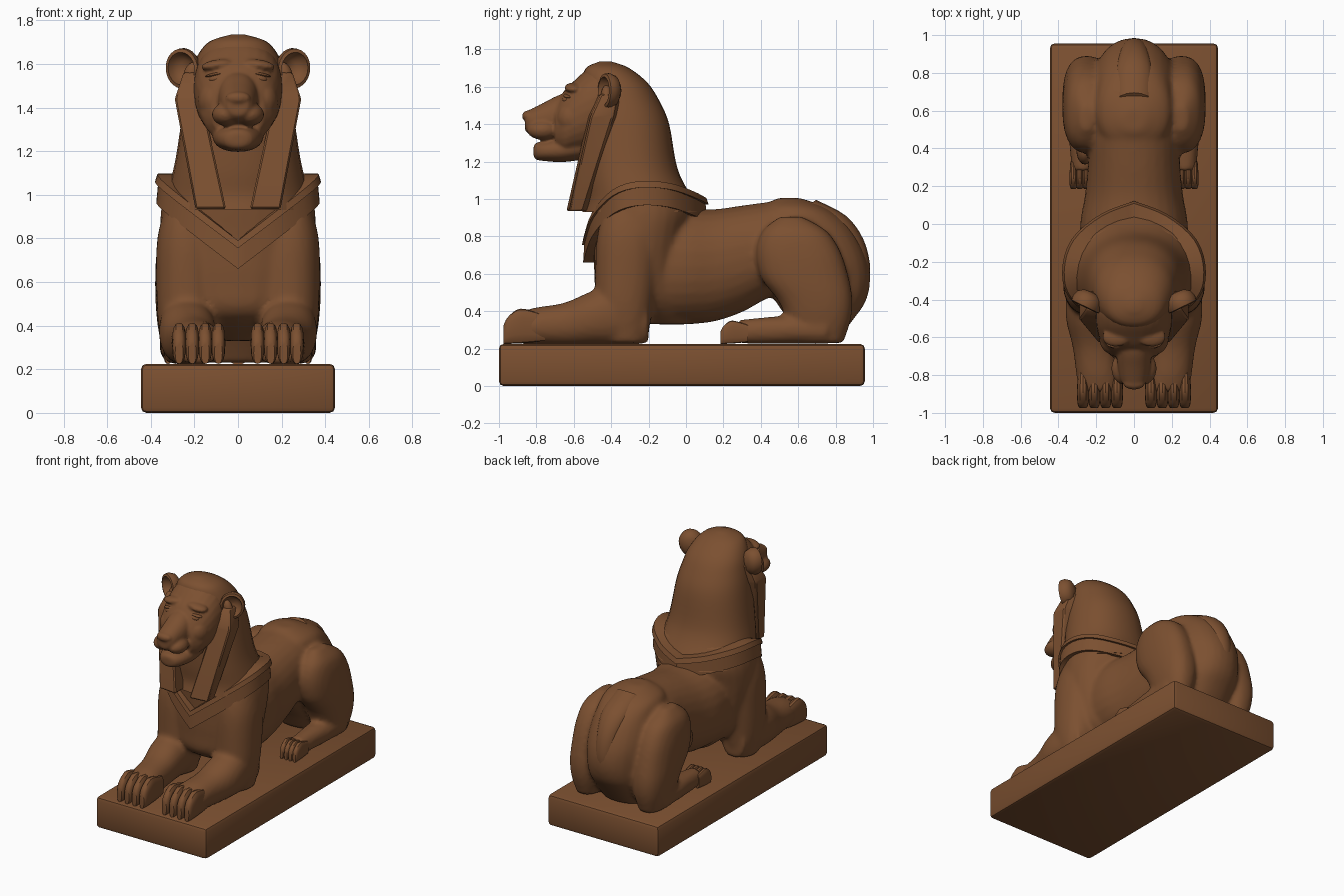
import bpy, bmesh
from math import cos, sin, pi, copysign
from mathutils import Vector, Matrix

if "Cube" in bpy.data.objects:
    bpy.data.objects.remove(bpy.data.objects["Cube"])

stone = bpy.data.materials.new("brown stone")
stone.use_nodes = True
colour = (0.2, 0.08, 0.03, 1)
stone.diffuse_color = colour
stone.node_tree.nodes["Principled BSDF"].inputs["Base Color"].default_value = colour


def finish(name, bm, voxel=0, smooth=0, angle=35):
    """Turn a bmesh into an object, fused by remeshing if a voxel size is given."""
    bmesh.ops.recalc_face_normals(bm, faces=bm.faces)
    mesh = bpy.data.meshes.new(name)
    bm.to_mesh(mesh)
    bm.free()
    mesh.materials.append(stone)
    ob = bpy.data.objects.new(name, mesh)
    bpy.context.collection.objects.link(ob)
    if voxel:
        fuse = ob.modifiers.new("fuse", "REMESH")
        fuse.mode, fuse.voxel_size, fuse.use_smooth_shade = "VOXEL", voxel, True
        soften = ob.modifiers.new("soften", "SMOOTH")
        soften.factor, soften.iterations = 0.5, smooth
    else:
        bpy.ops.object.select_all(action="DESELECT")
        bpy.context.view_layer.objects.active = ob
        ob.select_set(True)
        bpy.ops.object.shade_smooth_by_angle(angle=angle * pi / 180)
    return ob


def skin(bm, rings, closed=False):
    """Join rings of points with quads."""
    rows = [[bm.verts.new(p) for p in ring] for ring in rings]
    n = len(rows[0])
    pairs = list(zip(rows, rows[1:])) + ([(rows[-1], rows[0])] if closed else [])
    for a, b in pairs:
        for i in range(n):
            bm.faces.new((a[i], a[(i + 1) % n], b[(i + 1) % n], b[i]))
    if not closed:
        bm.faces.new(rows[0])
        bm.faces.new(rows[-1])


def spline(keys, steps=4):
    """Smooth row of values through the keys."""
    keys = [Vector(k) for k in keys]
    out = []
    for i in range(len(keys) - 1):
        a, b = keys[i], keys[i + 1]
        ta = (b - keys[max(i - 1, 0)]) / 2
        tb = (keys[min(i + 2, len(keys) - 1)] - a) / 2
        for s in range(steps):
            t = s / steps
            out.append(a * (2*t**3 - 3*t**2 + 1) + ta * (t**3 - 2*t**2 + t)
                       + b * (3*t**2 - 2*t**3) + tb * (t**3 - t**2))
    return out + [keys[-1]]


def loft(bm, axis, keys, x=0, power=2.2, sides=28):
    """Oval sections (position, other-axis centre, x radius, other radius, x shift)."""
    rings = []
    for k in spline([tuple(k) + (0,) * (5 - len(k)) for k in keys]):
        ring = []
        for i in range(sides):
            c, s = cos(2 * pi * i / sides), sin(2 * pi * i / sides)
            px = x + k[4] * copysign(1, x) + max(k[2], .004) * copysign(abs(c) ** (2 / power), c)
            q = k[1] + max(k[3], .004) * copysign(abs(s) ** (2 / power), s)
            ring.append((px, q, k[0]) if axis == "z" else (px, k[0], q))
        rings.append(ring)
    skin(bm, rings)


def ball(bm, at, size, turn=0):
    m = Matrix.Translation(at) @ Matrix.Rotation(turn, 4, "Y") @ Matrix.Diagonal((*size, 1))
    bmesh.ops.create_uvsphere(bm, u_segments=20, v_segments=12, radius=1, matrix=m)


# plinth
bm = bmesh.new()
bmesh.ops.create_cube(bm, size=1, matrix=Matrix.Translation((0, -.022, .1125))
                      @ Matrix.Diagonal((.89, 1.956, .225, 1)))
bmesh.ops.bevel(bm, geom=bm.edges[:], offset=.025, segments=2, affect="EDGES", profile=.5)
finish("plinth", bm)

# body: chest, trunk, rump, legs and haunches fused together
bm = bmesh.new()
loft(bm, "z", [(.33, -.1, .13, .14), (.45, -.21, .26, .25), (.6, -.245, .32, .245),
               (.8, -.24, .355, .255), (.95, -.23, .35, .275), (1.08, -.26, .31, .25)])
loft(bm, "y", [(-.3, .66, .25, .3), (-.15, .65, .28, .32), (0, .64, .285, .31),
               (.15, .645, .26, .3), (.3, .68, .245, .285), (.45, .73, .235, .255),
               (.6, .76, .21, .245), (.7, .75, .17, .2)])
loft(bm, "z", [(.23, .71, .15, .09), (.35, .72, .19, .17), (.45, .72, .21, .24),
               (.57, .7, .22, .285), (.7, .68, .225, .28), (.85, .62, .21, .26),
               (.95, .58, .18, .18), (1.005, .55, .06, .06)])
for side in (1, -1):
    # shoulder and foreleg
    loft(bm, "z", [(.23, -.32, .1, .11), (.4, -.33, .135, .15), (.6, -.32, .145, .165),
                   (.8, -.31, .14, .165), (.95, -.3, .1, .13), (1.02, -.29, .05, .07)], .23 * side)
    loft(bm, "y", [(-.2, .35, .09, .12), (-.35, .38, .125, .165), (-.5, .363, .13, .145),
                   (-.65, .33, .115, .115, -.02), (-.8, .32, .115, .1, -.04),
                   (-.89, .31, .11, .085, -.05)], .23 * side)
    # haunch and hind foot
    loft(bm, "z", [(.23, .71, .08, .13), (.35, .71, .11, .17), (.46, .69, .125, .2),
                   (.58, .635, .13, .235), (.72, .6, .125, .225), (.83, .58, .1, .17),
                   (.905, .56, .03, .06)], .25 * side, 2.4)
    loft(bm, "y", [(.75, .3, .09, .075), (.55, .3, .085, .075), (.4, .295, .07, .07),
                   (.28, .29, .06, .062)], .27 * side)
finish("body", bm, .016, 5)

# toes
for name, x0, pitch, y0, size in (("front", .18, .06, -.975, 1), ("hind", .27, .034, .185, .66)):
    for side, word in ((1, "left"), (-1, "right")):
        bm = bmesh.new()
        for i in range(4):
            toe = [(0, .05, .018, .05), (.02, .07, .028, .07), (.07, .092, .032, .09),
                   (.12, .095, .031, .09), (.22, .085, .024, .07)]
            keys = [(y0 + a * size, .225 + b * size, c * size, d * size) for a, b, c, d in toe]
            loft(bm, "y", keys, (x0 + (i - 1.5) * pitch) * side, 2.6, 16)
        finish(f"{word}_{name}_toes", bm)

# tail: down the rump, with its tip resting in front of the right haunch
bm = bmesh.new()
path = spline([(.64, .955, .1), (.8, .87, .1), (.895, .74, .08), (.93, .58, .065),
               (.9, .44, .055), (.81, .33, .05), (.74, .26, .045)])
skin(bm, [[(r * cos(i * pi / 8), y + .055 * sin(i * pi / 8), z + .04 * sin(i * pi / 8))
           for i in range(16)] for y, z, r in path])
finish("tail", bm)
bm = bmesh.new()
ball(bm, (-.26, .39, .6), (.045, .075, .09))
finish("tail_tip", bm)

# headcloth
bm = bmesh.new()
loft(bm, "z", [(.93, -.235, .335, .32), (1, -.25, .325, .29), (1.1, -.285, .3, .265),
               (1.2, -.305, .28, .25), (1.4, -.325, .25, .235), (1.52, -.35, .225, .21),
               (1.62, -.38, .195, .175), (1.7, -.42, .135, .115), (1.735, -.43, .03, .03)])
finish("headcloth", bm)

# hanging side flaps of the headcloth, each with a flat front
for side, word in ((1, "left"), (-1, "right")):
    bm = bmesh.new()
    rows = [((.055, .195, -.64, -.55), .935), ((.165, .29, -.525, -.39), 1.44),
            ((.17, .25, -.47, -.37), 1.56)]
    skin(bm, [[(a * side, f, z), (b * side, f + .015, z), (b * side, r, z), (a * side, r + .04, z)]
              for (a, b, f, r), z in rows])
    bmesh.ops.bevel(bm, geom=bm.edges[:], offset=.008, segments=1, affect="EDGES")
    finish(f"{word}_flap", bm)

# collar: a pointed band, with a thinner raised band above it
half = spline([(0, -.52, .725), (.17, -.475, .865), (.31, -.375, .985), (.345, -.25, 1.03),
               (.3, -.1, 1.02), (.16, .02, .975), (0, .085, .94)])
loop = half + [Vector((-p.x, p.y, p.z)) for p in half[-2:0:-1]]
for name, low, high, out, lift in (("collar", -.065, .05, .03, 0), ("collar_edge", .03, .065, .036, 0)):
    bm = bmesh.new()
    rings = []
    for p in loop:
        d = Vector((p.x * .7, p.y + .22, 0)).normalized()
        front = max(0, -d.y)
        rings.append([p + d * o + Vector((0, 0, h + lift)) for o, h in
                      ((-.09, low), (out, low), (out - .012 + .005 * front, high), (-.09, high))])
    skin(bm, rings, closed=True)
    finish(name, bm)

# head: skull, muzzle, jaw and cheeks fused together
bm = bmesh.new()
loft(bm, "y", [(-.36, 1.5, .17, .2), (-.45, 1.495, .2, .225), (-.53, 1.47, .2, .22),
               (-.6, 1.435, .185, .195), (-.65, 1.405, .165, .175), (-.7, 1.38, .12, .12)])
loft(bm, "y", [(-.58, 1.45, .11, .13), (-.68, 1.435, .095, .12), (-.76, 1.42, .085, .095),
               (-.83, 1.41, .07, .07), (-.86, 1.415, .045, .05)])
loft(bm, "y", [(-.55, 1.29, .12, .08), (-.66, 1.265, .115, .068), (-.75, 1.257, .095, .055),
               (-.8, 1.255, .065, .045), (-.815, 1.255, .03, .025)])
for side in (1, -1):
    ball(bm, (.055 * side, -.765, 1.368), (.065, .085, .052))
    ball(bm, (.115 * side, -.6, 1.43), (.07, .09, .09))
    ball(bm, (.095 * side, -.6, 1.595), (.075, .05, .025), .15 * side)
ball(bm, (0, -.845, 1.443), (.058, .032, .03))
finish("head", bm, .009, 3)

# eyes: lids around a small ball
for side, word in ((1, "left"), (-1, "right")):
    bm = bmesh.new()
    ball(bm, (.095 * side, -.638, 1.533), (.04, .024, .02), .15 * side)
    finish(f"{word}_eye", bm)
    bm = bmesh.new()
    ball(bm, (.097 * side, -.63, 1.553), (.055, .026, .009), .2 * side)
    ball(bm, (.097 * side, -.635, 1.512), (.045, .022, .008), .1 * side)
    finish(f"{word}_eyelids", bm)

# ears: spun cups facing forward and outward
cup = [(.0, .05), (.045, .045), (.075, .025), (.088, -.01), (.085, -.035),
       (.07, -.04), (.06, -.015), (.035, .01), (.0, .015)]
for side, word in ((1, "left"), (-1, "right")):
    bm = bmesh.new()
    place = (Matrix.Translation((.243 * side, -.405, 1.578))
             @ Matrix.Rotation(.45 * side, 4, "Z") @ Matrix.Rotation(.2 * side, 4, "Y"))
    skin(bm, [[place @ Vector((max(r, .001) * .95 * cos(i * pi / 12), d,
                               max(r, .001) * 1.08 * sin(i * pi / 12))) for i in range(24)]
              for r, d in cup])
    ball(bm, (.215 * side, -.425, 1.55), (.035, .03, .06), -.3 * side)
    finish(f"{word}_ear", bm, angle=60)
